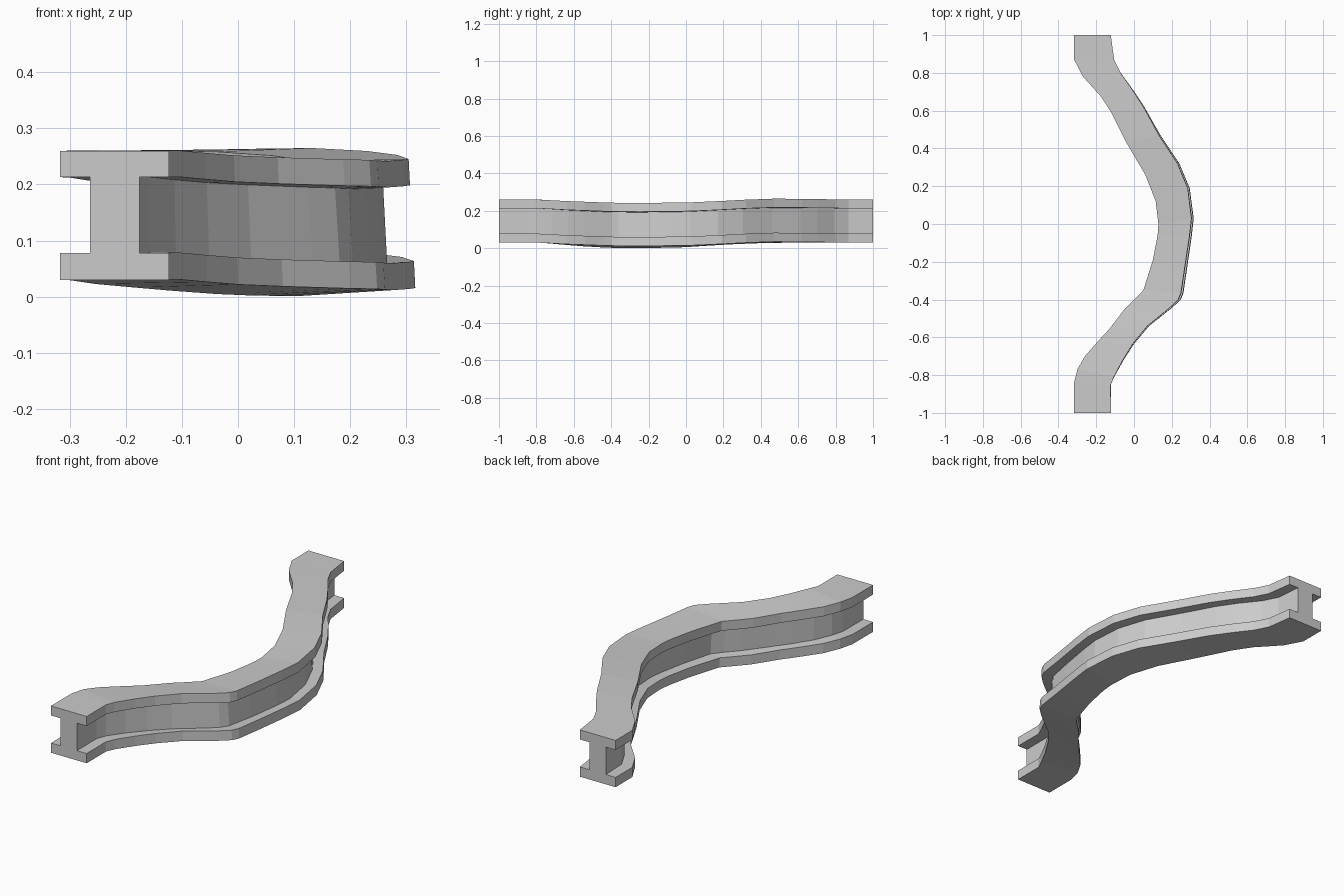
import bpy, bmesh

if "Cube" in bpy.data.objects:
    bpy.data.objects.remove(bpy.data.objects["Cube"])

# Plan of the beam: left edge (x, y) and matching right edge (x, y)
STATIONS = [
    (-.317, -1.0, -.123, -1.0), (-.317, -.84, -.123, -.85), (-.30, -.77, -.105, -.81),
    (-.26, -.70, -.055, -.72), (-.19, -.62, .00, -.635), (-.13, -.555, .08, -.54),
    (-.05, -.45, .20, -.445), (.00, -.40, .248, -.40), (.05, -.35, .262, -.365),
    (.10, -.19, .28, -.24), (.125, -.06, .305, -.07), (.129, 0, .316, .03),
    (.115, .12, .295, .19), (.06, .26, .24, .32), (-.04, .43, .14, .47),
    (-.12, .59, .055, .62), (-.175, .675, -.005, .71), (-.27, .78, -.07, .80),
    (-.317, .87, -.105, .87), (-.317, 1.0, -.123, 1.0),
]
# Sag and roll along the length: y -> value
SAG = [(-1, 0), (-.8, 0), (-.6, -.016), (-.42, -.027), (-.3, -.03), (0, -.025), (.4, -.002), (.6, 0), (1, 0)]
ROLL = [(-1, 0), (-.85, 0), (-.4, .014), (0, .012), (.4, .009), (.85, 0), (1, 0)]

# Half of the I profile: (fraction across the width, height)
HALF = [(1, .03), (1, .078), (.727, .078), (.727, .213), (1, .213), (1, .26)]
PROFILE = HALF + [(1 - u, z) for u, z in reversed(HALF)]


def sample(table, y):
    for (y0, a), (y1, b) in zip(table, table[1:]):
        if y <= y1:
            return a + (b - a) * (y - y0) / (y1 - y0)
    return table[-1][1]


def section(lx, ly, rx, ry):
    y_mid = (ly + ry) / 2
    sag, roll = sample(SAG, y_mid), sample(ROLL, y_mid)
    points = []
    for u, z in PROFILE:
        h = (z - .03) / .23
        # upper left and lower right follow the plan outline, the others lean with the roll
        left, right = lx + roll * (1 - h), rx - roll * h
        points.append((left + (right - left) * u, ly + (ry - ly) * u, z + sag + roll * .8 * u))
    return points


# Loft the I profile through all stations
bm = bmesh.new()
rings = [[bm.verts.new(p) for p in section(*s)] for s in STATIONS]
n = len(PROFILE)
for a, b in zip(rings, rings[1:]):
    for i in range(n):
        j = (i + 1) % n
        bm.faces.new((a[i], a[j], b[j], b[i]))
bm.faces.new(rings[0])
bm.faces.new(rings[-1][::-1])
bmesh.ops.recalc_face_normals(bm, faces=bm.faces[:])

mesh = bpy.data.meshes.new("bent_i_beam")
bm.to_mesh(mesh)
bm.free()
beam = bpy.data.objects.new("bent_i_beam", mesh)
bpy.context.collection.objects.link(beam)
